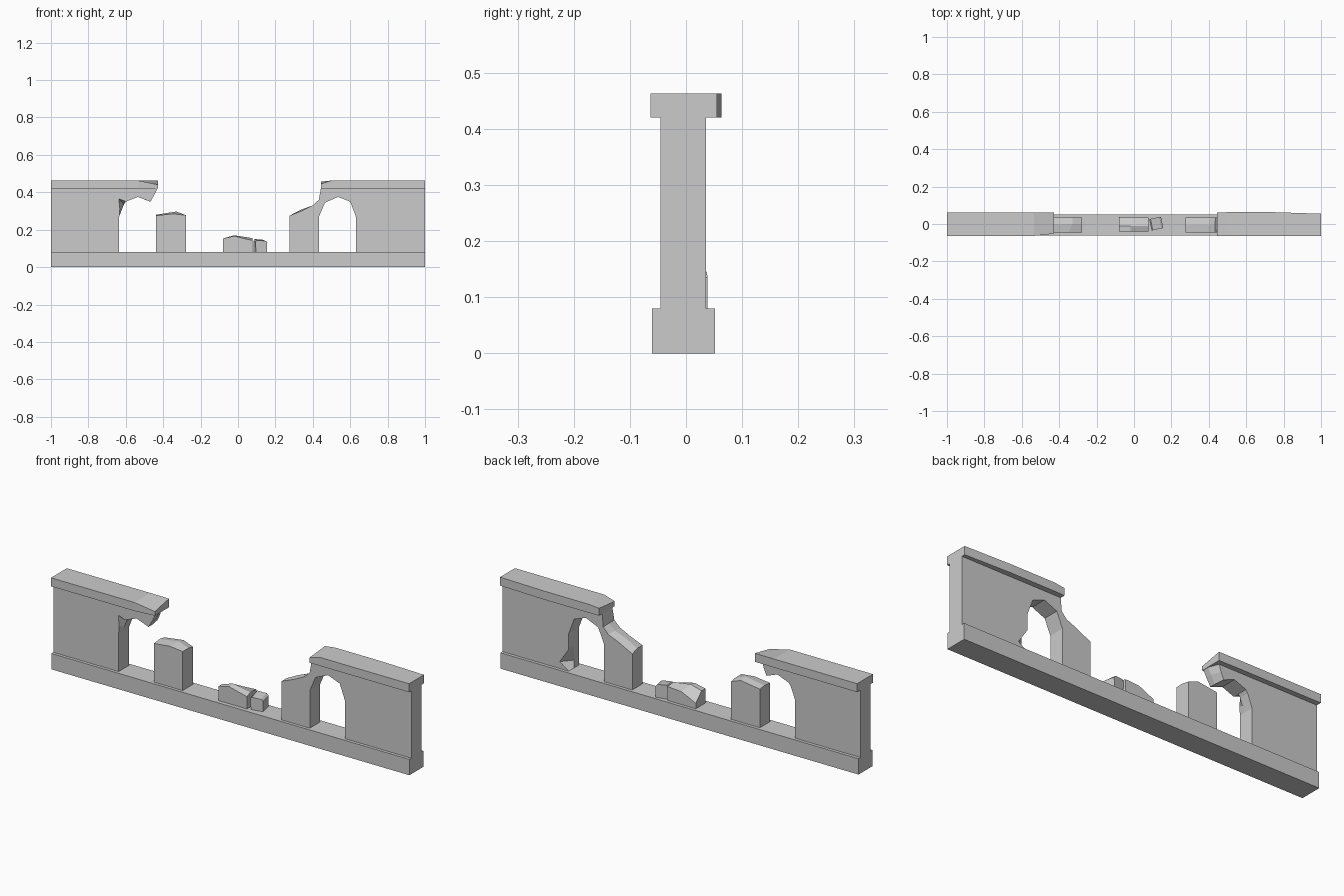
import bpy, bmesh
from mathutils import Matrix, Vector

if "Cube" in bpy.data.objects:
    bpy.data.objects.remove(bpy.data.objects["Cube"])


def loft(name, sections):
    """Join matching x/z outlines placed at increasing y, capping both ends."""
    bm = bmesh.new()
    rings = [[bm.verts.new((x, y, z)) for x, z in pts] for y, pts in sections]
    n = len(rings[0])
    for a, b in zip(rings, rings[1:]):
        for i in range(n):
            j = (i + 1) % n
            bm.faces.new((a[i], a[j], b[j], b[i]))
    bm.faces.new(rings[0])
    bm.faces.new(rings[-1][::-1])
    bmesh.ops.recalc_face_normals(bm, faces=bm.faces)
    me = bpy.data.meshes.new(name)
    bm.to_mesh(me)
    bm.free()
    ob = bpy.data.objects.new(name, me)
    bpy.context.collection.objects.link(ob)
    return ob


def changed(pts, edits):
    """Copy an outline with a few points moved, for chipped faces."""
    out = list(pts)
    for i, p in edits.items():
        out[i] = p
    return out


F, B = -0.0455, 0.036   # wall front and back
G = 0.08                # top of the plinth

# plinth
loft("plinth", [(y, [(-1, 0), (1, 0), (1, G), (-1, G)]) for y in (-0.061, 0.052)])

# left wall with broken half arch, chipped on its front edge
left = [(-1, G), (-.635, G), (-.635, .27), (-.624, .30), (-.61, .335), (-.60, .35),
        (-.535, .375), (-.468, .35), (-.445, .39), (-.43, .42), (-1, .42)]
left_front = changed(left, {3: (-.632, .31), 4: (-.637, .365)})
left_back = changed(left, {7: (-.475, .352), 8: (-.46, .385), 9: (-.45, .42)})
loft("left_wall", [(F, left_front), (-.015, left), (B, left_back)])

# right wall with whole arch and sloping broken pier, chipped at the back
right = [(.275, G), (.433, G), (.433, .27), (.465, .345), (.535, .375), (.60, .35),
         (.63, .27), (.63, .19), (.63, .12), (.63, G), (1, G), (1, .42),
         (.443, .42), (.432, .36), (.40, .33), (.34, .308), (.275, .275)]
right_front = changed(right, {15: (.345, .303)})
right_back = changed(right, {8: (.68, .115), 13: (.437, .355), 14: (.41, .325),
                             15: (.35, .30), 16: (.275, .262)})
loft("right_wall", [(F, right_front), (-.005, right), (B, right_back)])

# free-standing pier stump
stump = [(-.438, G), (-.277, G), (-.277, .277), (-.33, .29), (-.438, .275)]
loft("pier_stump", [(F, changed(stump, {3: (-.35, .285)})),
                    (0, changed(stump, {3: (-.33, .297), 4: (-.438, .28)})),
                    (B, changed(stump, {2: (-.277, .27)}))])


def coping(name, stations):
    """Coping built from y/z sections along x: (x, front, back, chipped height)."""
    bm = bmesh.new()
    rings = []
    for x, f, b, front_top, back_top in stations:
        rings.append([bm.verts.new(v) for v in
                      ((x, f, .42), (x, b, .42), (x, b, back_top), (x, f, front_top))])
    for a, c in zip(rings, rings[1:]):
        for i in range(4):
            j = (i + 1) % 4
            bm.faces.new((a[i], a[j], c[j], c[i]))
    bm.faces.new(rings[0])
    bm.faces.new(rings[-1][::-1])
    bmesh.ops.recalc_face_normals(bm, faces=bm.faces)
    me = bpy.data.meshes.new(name)
    bm.to_mesh(me)
    bm.free()
    bpy.context.collection.objects.link(bpy.data.objects.new(name, me))


# copings with broken inner ends
coping("left_coping", [(-1, -.0635, .0625, .463, .463), (-.535, -.0635, .0625, .463, .463),
                       (-.428, -.052, .061, .441, .463)])
coping("right_coping", [(.443, -.0635, .061, .445, .457), (.50, -.0635, .063, .463, .463),
                        (.75, -.0635, .063, .463, .463), (1, -.0635, .055, .463, .463)])

# large fallen stone
stone = [(-.08, G), (.078, G), (.078, .155), (-.02, .17), (-.08, .153)]
loft("large_rubble", [(-.04, changed(stone, {2: (.078, .142), 3: (-.02, .166)})),
                      (-.01, stone),
                      (B, changed(stone, {2: (.078, .15), 3: (0, .145), 4: (-.08, .108)}))])

# small turned stone
block = [(-.03, G), (.03, G), (.032, .135), (.022, .146), (-.025, .15), (-.032, .138)]
small = loft("small_rubble", [(-.031, changed(block, {3: (.022, .14), 4: (-.025, .143)})),
                              (.031, block)])
small.data.transform(Matrix.Translation(Vector((.119, .002, 0))) @ Matrix.Rotation(.2, 4, 'Z'))
